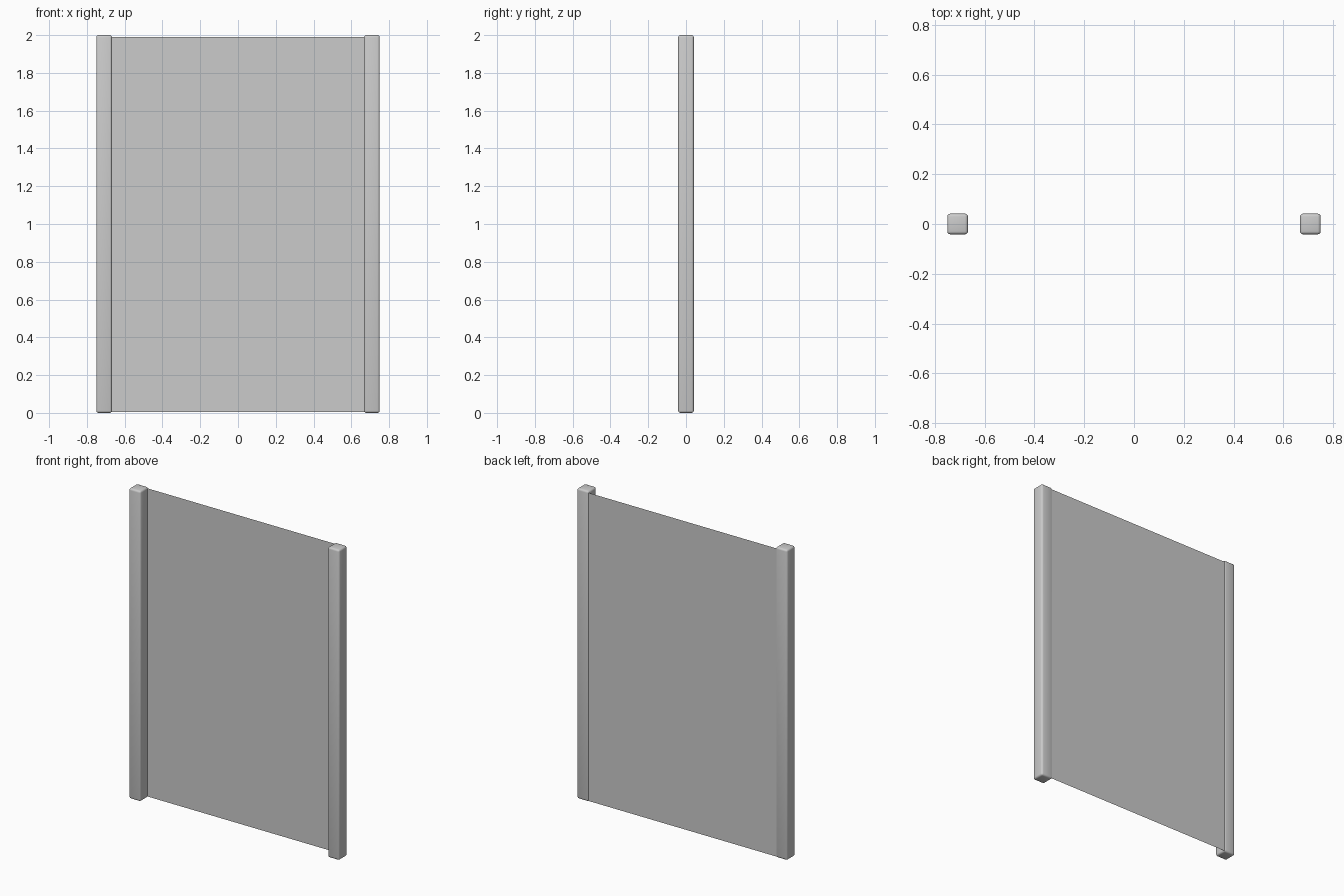
import bpy, bmesh

if "Cube" in bpy.data.objects:
    bpy.data.objects.remove(bpy.data.objects["Cube"])

POST = 0.083      # square post width
HEIGHT = 2.0
POST_X = 0.75 - POST / 2


def make_post(name, x):
    bpy.ops.mesh.primitive_cube_add(size=1, location=(x, 0, HEIGHT / 2))
    post = bpy.context.object
    post.name = name
    post.scale = (POST, POST, HEIGHT)
    bpy.ops.object.transform_apply(location=False, rotation=False, scale=True)
    bevel = post.modifiers.new("rounded_edges", 'BEVEL')
    bevel.width = 0.012
    bevel.segments = 3
    bpy.ops.object.modifier_apply(modifier=bevel.name)
    bpy.ops.object.shade_smooth_by_angle(angle=0.6)


# Upright posts on both sides
make_post("left_post", -POST_X)
make_post("right_post", POST_X)

# Thin single-sheet panel, set flush toward the back of the posts
bm = bmesh.new()
half, y, low, high = 0.672, 0.037, 0.004, 1.99
bm.faces.new([bm.verts.new(p) for p in (
    (-half, y, low), (half, y, low), (half, y, high), (-half, y, high))])
mesh = bpy.data.meshes.new("panel")
bm.to_mesh(mesh)
bm.free()
bpy.context.collection.objects.link(bpy.data.objects.new("panel", mesh))
